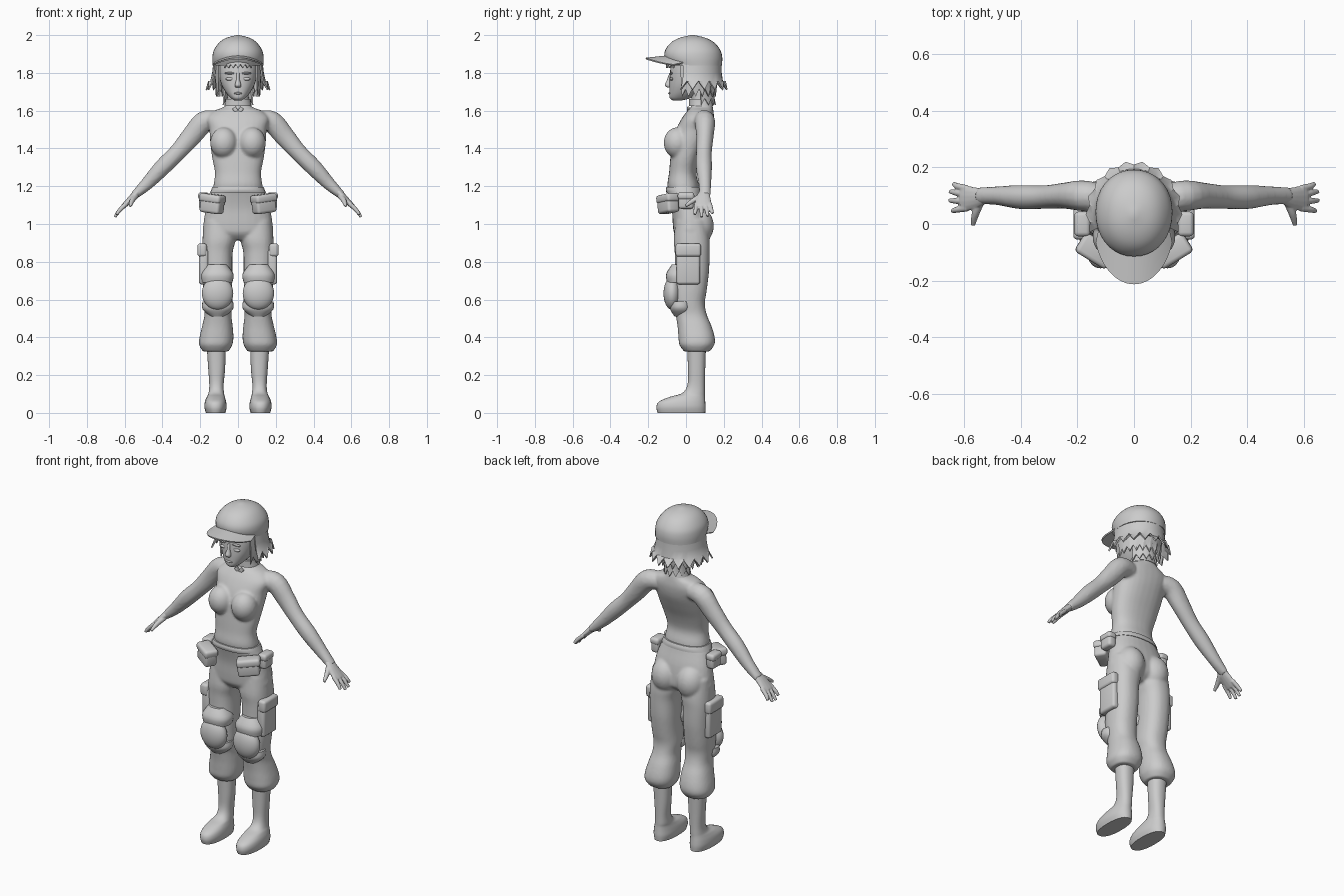
import bpy, bmesh, math
from mathutils import Vector, Matrix

if "Cube" in bpy.data.objects:
    bpy.data.objects.remove(bpy.data.objects["Cube"])

grey = bpy.data.materials.new("plain grey")
grey.diffuse_color = (0.6, 0.6, 0.6, 1)
grey.use_nodes = True
grey.node_tree.nodes["Principled BSDF"].inputs["Base Color"].default_value = grey.diffuse_color
TAU = 2 * math.pi


def finish(bm, name, voxel=0, smooth=4, thick=0, bevel=0, angle=40):
    """Turn a bmesh into a shaded object, optionally fused by a remesh."""
    bmesh.ops.recalc_face_normals(bm, faces=bm.faces)
    me = bpy.data.meshes.new(name)
    bm.to_mesh(me)
    bm.free()
    ob = bpy.data.objects.new(name, me)
    bpy.context.collection.objects.link(ob)
    me.materials.append(grey)
    bpy.ops.object.select_all(action='DESELECT')
    ob.select_set(True)
    bpy.context.view_layer.objects.active = ob
    if thick:
        m = ob.modifiers.new("thick", 'SOLIDIFY')
        m.thickness = thick
        m.offset = 0
    if bevel:
        m = ob.modifiers.new("bevel", 'BEVEL')
        m.width = bevel
        m.segments = 3
    if voxel:
        m = ob.modifiers.new("fuse", 'REMESH')
        m.mode = 'VOXEL'
        m.voxel_size = voxel
        m = ob.modifiers.new("relax", 'SMOOTH')
        m.iterations = smooth
    for m in list(ob.modifiers):
        bpy.ops.object.modifier_apply(modifier=m.name)
    bpy.ops.object.shade_smooth_by_angle(angle=math.radians(angle))
    return ob


def spline(rows, sub=4):
    """Catmull-Rom through rows of numbers."""
    out = []
    for i in range(len(rows) - 1):
        a, b = rows[max(i - 1, 0)], rows[i]
        c, d = rows[i + 1], rows[min(i + 2, len(rows) - 1)]
        for k in range(sub):
            t = k / sub
            out.append([0.5 * (2 * q + (r - p) * t + (2 * p - 5 * q + 4 * r - s) * t * t
                               + (3 * q - p - 3 * r + s) * t ** 3)
                        for p, q, r, s in zip(a, b, c, d)])
    return out + [list(rows[-1])]


def skin(bm, rings):
    vs = [[bm.verts.new(p) for p in ring] for ring in rings]
    n = len(vs[0])
    for a, b in zip(vs, vs[1:]):
        for i in range(n):
            bm.faces.new((a[i], a[(i + 1) % n], b[(i + 1) % n], b[i]))
    bm.faces.new(vs[0])
    bm.faces.new(vs[-1])


def loft(bm, rows, s=1, power=2.3, n=28, sub=4):
    """Rows (z, x0, x1, y0, y1) give rounded horizontal sections."""
    rings = []
    for z, x0, x1, y0, y1 in spline(rows, sub):
        ring = []
        for i in range(n):
            c, d = math.cos(TAU * i / n), math.sin(TAU * i / n)
            c = math.copysign(abs(c) ** (2 / power), c)
            d = math.copysign(abs(d) ** (2 / power), d)
            ring.append((s * ((x0 + x1) / 2 + c * (x1 - x0) / 2),
                         (y0 + y1) / 2 + d * (y1 - y0) / 2, z))
        rings.append(ring)
    skin(bm, rings)


def even(rows):
    return [(z, -h, h, a, b) for z, h, a, b in rows]


def tube(bm, pts, s=1, ref=(0, 1, 0), n=14, sub=4):
    """Points (x, y, z, radius along ref, other radius)."""
    pts = spline(pts, sub)
    rings = []
    for i, p in enumerate(pts):
        a, b = pts[max(i - 1, 0)], pts[min(i + 1, len(pts) - 1)]
        t = (Vector(b[:3]) - Vector(a[:3])).normalized()
        u = Vector(ref)
        u = (u - t * u.dot(t)).normalized()
        w = t.cross(u)
        ring = [Vector(p[:3]) + u * p[3] * math.cos(TAU * k / n) + w * p[4] * math.sin(TAU * k / n)
                for k in range(n)]
        rings.append([(s * q.x, q.y, q.z) for q in ring])
    skin(bm, rings)


def ball(bm, c, r):
    m = Matrix.Translation(c) @ Matrix.Diagonal((*r, 1))
    bmesh.ops.create_uvsphere(bm, u_segments=28, v_segments=18, radius=1, matrix=m)


def box(name, c, size, rz=0, ry=0, bevel=0.015):
    bm = bmesh.new()
    m = (Matrix.Translation(c) @ Matrix.Rotation(rz, 4, 'Z') @ Matrix.Rotation(ry, 4, 'Y')
         @ Matrix.Diagonal((*size, 1)))
    bmesh.ops.create_cube(bm, size=1, matrix=m)
    finish(bm, name, bevel=bevel)


def sheet(name, grid, thick):
    bm = bmesh.new()
    vs = [[bm.verts.new(p) for p in row] for row in grid]
    for a, b in zip(vs, vs[1:]):
        for i in range(len(a) - 1):
            bm.faces.new((a[i], a[i + 1], b[i + 1], b[i]))
    finish(bm, name, thick=thick)


# Torso, bust, neck and arms fused together
bm = bmesh.new()
loft(bm, even([(1.14, .13, -.075, .07), (1.20, .13, -.098, .07), (1.27, .122, -.09, .055),
               (1.35, .137, -.083, .075), (1.43, .147, -.073, .11), (1.50, .152, -.053, .138),
               (1.56, .165, -.022, .148), (1.60, .125, .008, .145), (1.63, .065, .03, .14),
               (1.72, .056, .02, .125)]))
for s in (1, -1):
    ball(bm, (s * .075, -.046, 1.43), (.072, .072, .082))
    tube(bm, [(.11, .09, 1.55, .05, .05), (.18, .10, 1.54, .055, .058), (.25, .10, 1.46, .046, .054),
              (.32, .095, 1.38, .042, .046), (.40, .095, 1.30, .043, .045),
              (.48, .10, 1.215, .034, .035), (.55, .10, 1.15, .03, .022)], s)
finish(bm, "upper_body", voxel=.008, smooth=5)

# Hands with four fingers and a thumb
for s in (1, -1):
    bm = bmesh.new()
    tube(bm, [(.525, .10, 1.175, .026, .020), (.56, .092, 1.14, .038, .018),
              (.60, .09, 1.10, .046, .014), (.61, .09, 1.09, .042, .012)], s)
    for y0, y1, x, z in ((.126, .142, .638, 1.055), (.104, .115, .65, 1.04),
                         (.08, .083, .652, 1.037), (.056, .046, .643, 1.05)):
        tube(bm, [(.59, y0, 1.108, .012, .012), (.625, (y0 + y1) / 2, 1.075, .011, .011),
                  (x, y1, z, .008, .008)], s)
    tube(bm, [(.54, .085, 1.15, .015, .015), (.56, .04, 1.125, .014, .014),
              (.57, -.004, 1.095, .008, .008)], s, ref=(1, 0, 0))
    finish(bm, "hand", voxel=.004, smooth=2)

# Baggy cropped trousers
bm = bmesh.new()
loft(bm, even([(1.185, .134, -.101, .076), (1.15, .15, -.09, .085), (1.08, .17, -.075, .105),
               (1.0, .183, -.07, .115), (.95, .178, -.062, .11), (.915, .08, -.03, .07)]))
for s in (1, -1):
    ball(bm, (s * .083, .062, .99), (.082, .085, .10))
    loft(bm, [(1.02, .01, .18, -.055, .11), (.92, .012, .188, -.065, .125), (.85, .028, .19, -.06, .125),
              (.75, .03, .187, -.06, .122), (.65, .03, .185, -.07, .11), (.58, .028, .18, -.068, .10),
              (.52, .035, .177, -.055, .11), (.46, .028, .19, -.045, .135), (.40, .024, .204, -.04, .152),
              (.36, .03, .206, -.035, .15), (.325, .05, .186, -.01, .125)], s)
finish(bm, "trousers", voxel=.008, smooth=3)

# Waistband
bm = bmesh.new()
loft(bm, even([(1.165, .148, -.103, .085), (1.18, .142, -.107, .084), (1.195, .136, -.104, .078)]))
finish(bm, "waistband")

for s in (1, -1):
    # Shin and foot
    bm = bmesh.new()
    loft(bm, [(0, .067, .170, -.15, .102), (.03, .06, .178, -.157, .104), (.06, .063, .175, -.143, .102),
              (.085, .07, .165, -.085, .1), (.105, .074, .156, -.02, .1), (.15, .076, .152, .008, .1),
              (.24, .068, .158, .01, .102), (.36, .065, .166, .006, .106)], s)
    finish(bm, "shin_and_foot", angle=50)
    # Knee pad and its upper and lower bands
    bm = bmesh.new()
    ball(bm, (s * .108, -.073, .633), (.083, .046, .088))
    finish(bm, "knee_pad")
    bm = bmesh.new()
    loft(bm, [(.69, .03, .19, -.1, .03), (.735, .024, .194, -.105, .04), (.785, .06, .16, -.075, .02)], s)
    finish(bm, "upper_knee_band")
    bm = bmesh.new()
    loft(bm, [(.51, .07, .145, -.06, .02), (.55, .026, .188, -.085, .03), (.59, .026, .188, -.085, .03)], s)
    finish(bm, "lower_knee_band")
    # Thigh pocket with flap
    box("thigh_pocket", (s * .182, .012, .775), (.05, .125, .19))
    box("thigh_pocket_flap", (s * .19, .012, .862), (.05, .135, .07))
    # Belt pouches with lids
    box("front_pouch", (s * .137, -.095, 1.1), (.12, .07, .085), s * .55, s * -.12)
    box("front_pouch_lid", (s * .136, -.095, 1.135), (.13, .08, .045), s * .55, s * -.12)
    box("side_pouch", (s * .182, .0, 1.12), (.05, .08, .08))
    box("side_pouch_lid", (s * .183, .0, 1.148), (.057, .088, .04))
    # Collar tab
    box("collar_tab", (s * .014, .012, 1.605), (.022, .012, .028), 0, s * .6, .003)

# Head with nose, brows, eyelids and mouth
bm = bmesh.new()
loft(bm, even([(1.655, .02, -.072, -.02), (1.668, .04, -.086, .03), (1.70, .067, -.088, .075),
               (1.75, .092, -.088, .12), (1.82, .105, -.083, .14), (1.90, .1, -.07, .14)]))
loft(bm, even([(1.722, .012, -.098, -.07), (1.735, .017, -.112, -.07), (1.765, .009, -.1, -.07),
               (1.80, .008, -.088, -.07)]), n=12)
ball(bm, (0, -.086, 1.692), (.022, .008, .006))
for s in (1, -1):
    ball(bm, (s * .042, -.076, 1.768), (.024, .01, .009))
    ball(bm, (s * .042, -.078, 1.798), (.03, .009, .006))
finish(bm, "head")

# Choker
bm = bmesh.new()
loft(bm, even([(1.625, .072, .015, .145), (1.645, .068, .015, .14), (1.662, .066, .015, .136)]))
finish(bm, "choker")


# Jagged hair: rows (z, x radius, y radius), last row zigzags
def hair(name, rows, span, n, zig, cy=.04):
    grid = []
    for j, (z, rx, ry) in enumerate(rows):
        row = []
        for i in range(n + 1):
            a = math.radians(span) * (2 * i / n - 1)
            up = zig * (i % 2) * (j == len(rows) - 1)
            k = 1 - up * 1.5
            row.append((rx * k * math.sin(a), cy + ry * k * math.cos(a), z + up))
        grid.append(row)
    sheet(name, grid, .008)


hair("hair_outer", [(1.87, .125, .145), (1.80, .133, .145), (1.755, .143, .152), (1.71, .168, .18)],
     112, 22, .045)
hair("hair_inner", [(1.86, .118, .13), (1.77, .118, .125), (1.675, .114, .115)], 122, 26, .04)
hair("nape_hair", [(1.78, .1, .11), (1.70, .075, .085), (1.63, .08, .1)], 75, 12, .035, .055)
hair("fringe", [(1.875, .1, -.115), (1.85, .1, -.125), (1.825, .1, -.128)], 45, 12, .02, .025)

# Cap crown and peak
bm = bmesh.new()
loft(bm, even([(1.84, .134, -.09, .19), (1.88, .136, -.113, .192), (1.92, .128, -.11, .182),
               (1.96, .1, -.08, .15), (1.985, .063, -.035, .105), (2.0, .008, .025, .045)]),
     power=2.1, n=36)
finish(bm, "cap_crown")
peak = []
for j in range(5):
    t, row = j / 4, []
    for i in range(25):
        a = math.radians(72) * (i / 12 - 1)
        row.append(((.128 + .012 * t) * math.sin(a),
                    (.03 - .135 * math.cos(a)) * (1 - t) - .213 * math.cos(a) * t,
                    1.888 - .038 * math.sin(a) ** 2 - .012 * t))
    peak.append(row)
sheet("cap_peak", peak, .008)
